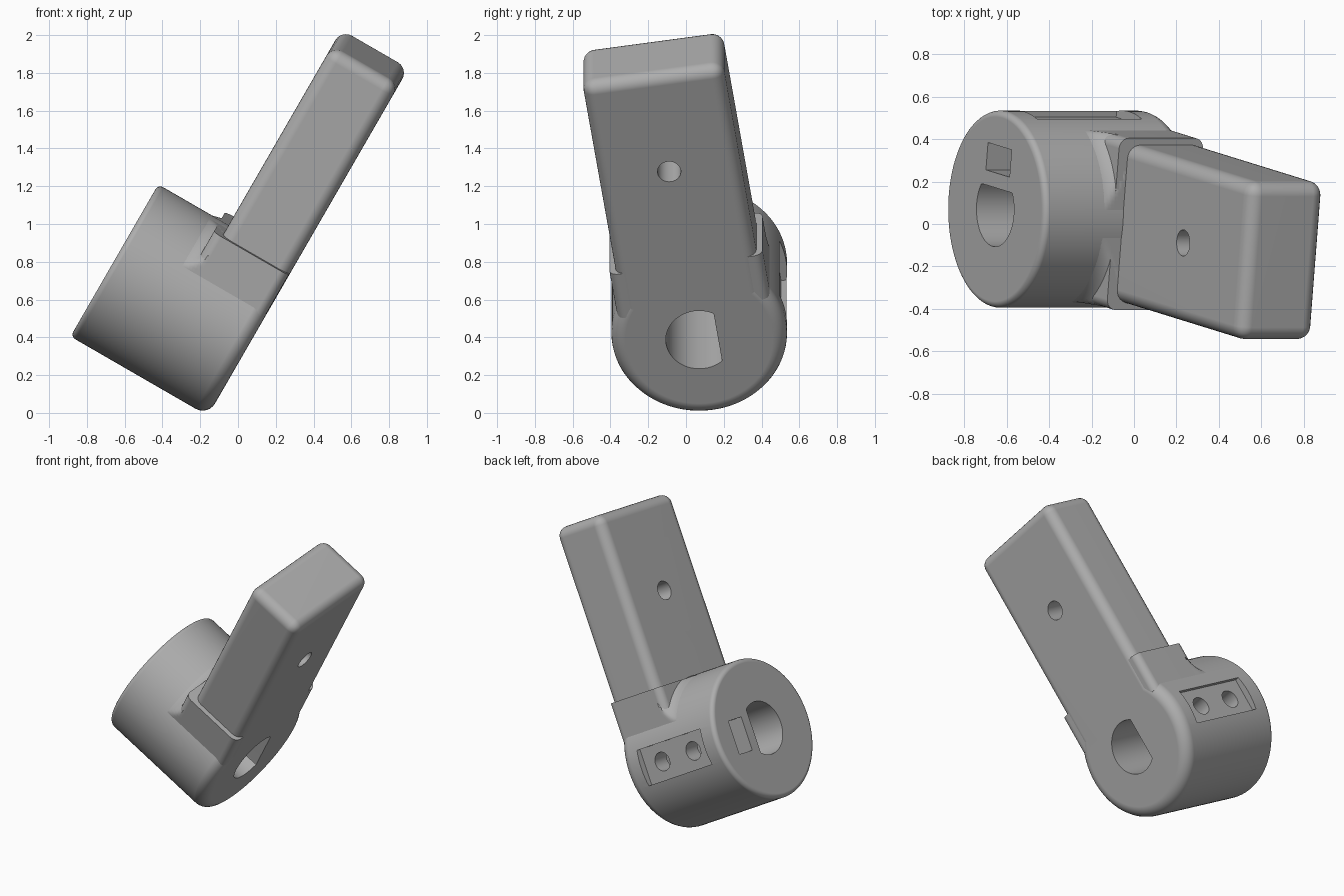
import bpy, bmesh
from math import sin, cos, pi, radians, sqrt
from mathutils import Matrix, Vector

cube = bpy.data.objects.get("Cube")
if cube:
    bpy.data.objects.remove(cube)

# Working frame: X along the arm, Y across it, Z from front face to back face
tilt, lean = radians(60), radians(8.8)
up = Vector((cos(tilt), 0, sin(tilt)))
side = Vector((0, 1, 0))
arm_dir = up * cos(lean) - side * sin(lean)
across = side * cos(lean) + up * sin(lean)
back = arm_dir.cross(across)
frame = Matrix((arm_dir, across, back)).transposed().to_4x4()
frame.translation = (0.073, 0.07, 0.387)

grey = bpy.data.materials.new("plain_grey")
grey.use_nodes = True
grey.diffuse_color = (0.42, 0.42, 0.42, 1)
grey.node_tree.nodes["Principled BSDF"].inputs["Base Color"].default_value = grey.diffuse_color


def finish(name, bm):
    bmesh.ops.recalc_face_normals(bm, faces=bm.faces)
    mesh = bpy.data.meshes.new(name)
    bm.to_mesh(mesh)
    bm.free()
    mesh.materials.append(grey)
    obj = bpy.data.objects.new(name, mesh)
    obj.matrix_world = frame
    bpy.context.collection.objects.link(obj)
    return obj


def loft(name, rings):
    """Closed solid through rings of (x, y, z) points."""
    bm = bmesh.new()
    rows = [[bm.verts.new(p) for p in ring] for ring in rings]
    n = len(rows[0])
    for a, b in zip(rows, rows[1:]):
        for i in range(n):
            j = (i + 1) % n
            bm.faces.new((a[i], a[j], b[j], b[i]))
    bm.faces.new(rows[0])
    bm.faces.new(rows[-1])
    return finish(name, bm)


def box(name, lo, hi, radius=0, round_end=False):
    """Box whose long edges, and optionally far end, are rounded."""
    bm = bmesh.new()
    bmesh.ops.create_cube(bm, size=1)
    lo, hi = Vector(lo), Vector(hi)
    for v in bm.verts:
        v.co = (lo + hi) / 2 + v.co * (hi - lo)
    if radius:
        edges = []
        for e in bm.edges:
            p, q = (v.co.x for v in e.verts)
            if abs(p - q) > 0.01 or (round_end and p > (lo.x + hi.x) / 2):
                edges.append(e)
        bmesh.ops.bevel(bm, geom=edges, offset=radius, segments=6,
                        profile=0.5, affect='EDGES')
    return finish(name, bm)


def circle(r, z, n=96):
    return [(r * cos(2 * pi * i / n), r * sin(2 * pi * i / n), z) for i in range(n)]


def cut(target, cutter):
    cutter.hide_render = True
    mod = target.modifiers.new("cut", 'BOOLEAN')
    mod.operation, mod.solver, mod.object = 'DIFFERENCE', 'EXACT', cutter
    bpy.context.view_layer.objects.active = target
    bpy.ops.object.modifier_apply(modifier=mod.name)
    bpy.data.objects.remove(cutter)


# Hub: round barrel with a soft front rim and a tighter back rim
R, DEPTH = 0.465, 0.84
profile = []
for rim, z0, sign in ((0.075, 0, 1), (0.03, DEPTH, -1)):
    arc = [(R - rim + rim * sin(k * pi / 12), z0 + sign * rim * (1 - cos(k * pi / 12)))
           for k in range(7)]
    profile += arc if sign > 0 else arc[::-1]
hub = loft("hub", [circle(r, z) for r, z in profile])

# Flatted shaft bore, right through the hub
bore = [[(x, min(y, 0.1), z) for x, y, _ in circle(0.177, 0, 64)] for z in (-0.1, 1)]
# Merge the points on the flat to its two ends
keep = [i for i, p in enumerate(bore[0]) if p[1] < 0.1
        or bore[0][i - 1][1] < 0.1 or bore[0][(i + 1) % 64][1] < 0.1]
cut(hub, loft("bore_cutter", [[ring[i] for i in keep] for ring in bore]))

# Nut slot in the back face
cut(hub, box("slot_cutter", (-0.115, 0.17, 0.19), (0.11, 0.3, 1)))

# Side recess with two screw holes
cut(hub, box("recess_cutter", (-0.12, 0.42, 0.15), (0.12, 0.6, 0.72)))
for z in (0.58, 0.3):
    rings = [[(x, y, z + c) for x, c, _ in circle(0.062, 0, 32)] for y in (0.05, 0.55)]
    cut(hub, loft("screw_cutter", rings))

# Handle with a cross hole
handle = box("handle", (0.19, -0.377, 0), (1.63, 0.377, 0.41), 0.065, True)
pin = [[(x + 1.04, y, z) for x, y, _ in circle(0.062, 0, 32)] for z in (-0.1, 0.6)]
cut(handle, loft("pin_cutter", pin))

# Collar where the handle leaves the hub
COLLAR_X, COLLAR_Y, COLLAR_Z = 0.46, 0.41, 0.46
collar = box("collar", (0.19, -COLLAR_Y, 0.003), (COLLAR_X, COLLAR_Y, COLLAR_Z), 0.05)

# Hollow fillet easing the back of the collar into the barrel
rings = []
blend = 0.13
for k in range(9):
    s = k / 8
    reach = R - 0.003 + blend * (1 - sqrt(1 - (1 - s) ** 2))
    ring = [(0, 0, COLLAR_Z - 0.05 + blend * s)]
    for i in range(61):
        t = radians(-66 + 2.2 * i)
        r = min(COLLAR_X / cos(t), COLLAR_Y / max(abs(sin(t)), 0.01), reach)
        ring.append((r * cos(t), r * sin(t), ring[0][2]))
    rings.append(ring)
fillet = loft("collar_fillet", rings)

# Smooth shading with crisp edges
bpy.ops.object.select_all(action='DESELECT')
for obj in (hub, handle, collar, fillet):
    obj.select_set(True)
    bpy.context.view_layer.objects.active = obj
bpy.ops.object.shade_smooth_by_angle(angle=radians(30))
for obj in (hub, handle, collar, fillet):
    mod = obj.modifiers.new("even_shading", 'WEIGHTED_NORMAL')
    mod.keep_sharp = True
